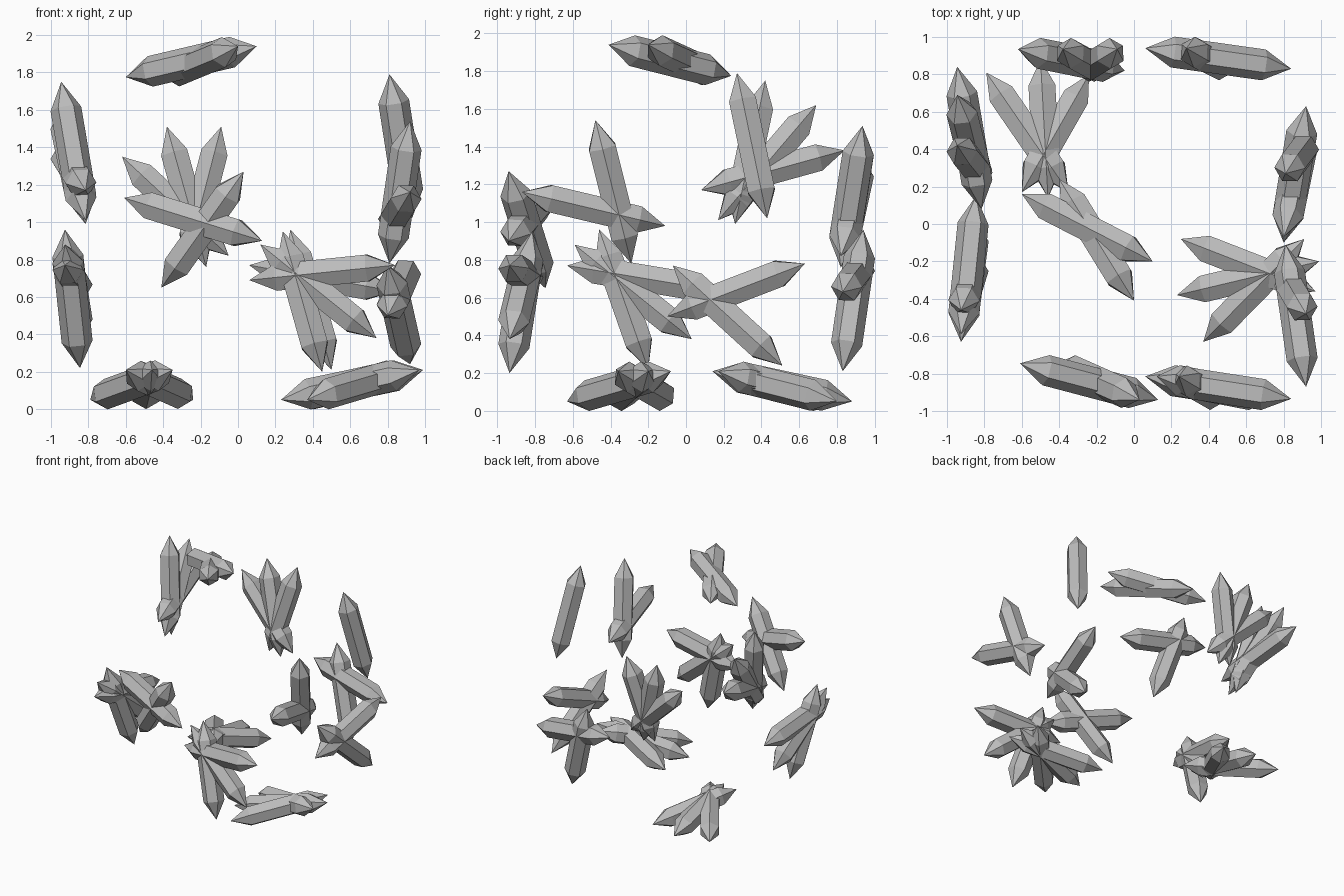
import bpy
import bmesh
import math
from mathutils import Vector

default = bpy.data.objects.get("Cube")
if default:
    bpy.data.objects.remove(default, do_unlink=True)

RADIUS = 0.083
POINT = 0.15
SIDES = 6

# Single crystal colour
stone = bpy.data.materials.new("grey_crystal")
stone.use_nodes = True
colour = (0.5, 0.5, 0.5, 1)
stone.diffuse_color = colour
stone.node_tree.nodes["Principled BSDF"].inputs["Base Color"].default_value = colour


def place(axis, u, v, depth):
    """Point on a plane facing the given axis; u and v are the other two axes in order."""
    coords = [u, v]
    coords.insert(axis, depth)
    return Vector(coords)


def add_crystal(bm, root, tip, normal):
    """Six-sided prism pointed at both ends, one ridge facing the normal."""
    along = (tip - root).normalized()
    up = (normal - along * normal.dot(along)).normalized()
    side = along.cross(up)
    rings = []
    for centre in (root + along * POINT, tip - along * POINT):
        ring = []
        for i in range(SIDES):
            a = math.tau * i / SIDES
            ring.append(bm.verts.new(centre + (up * math.cos(a) + side * math.sin(a)) * RADIUS))
        rings.append(ring)
    low, high = rings
    start, end = bm.verts.new(root), bm.verts.new(tip)
    for i in range(SIDES):
        j = (i + 1) % SIDES
        bm.faces.new((low[i], low[j], high[j], high[i]))
        bm.faces.new((start, low[j], low[i]))
        bm.faces.new((end, high[i], high[j]))


def cluster(name, axis, root_depth, tip_depth, crystals):
    """Fan of crystals lying close to one plane: (root u, root v, tip u, tip v)."""
    bm = bmesh.new()
    normal = place(axis, 0, 0, 1)
    for ru, rv, tu, tv in crystals:
        add_crystal(bm, place(axis, ru, rv, root_depth), place(axis, tu, tv, tip_depth), normal)
    bmesh.ops.recalc_face_normals(bm, faces=bm.faces)
    mesh = bpy.data.meshes.new(name)
    bm.to_mesh(mesh)
    bm.free()
    mesh.materials.append(stone)
    obj = bpy.data.objects.new(name, mesh)
    bpy.context.collection.objects.link(obj)


X, Y, Z = range(3)

# Back clusters
cluster("back_upper_fan", Y, 0.82, 0.935, [
    (-0.05, 0.82, -0.62, 1.35), (-0.17, 0.76, -0.38, 1.51), (-0.28, 0.78, -0.09, 1.51)])
cluster("back_lower_pair", Y, 0.94, 0.83, [
    (0.06, 0.77, 0.84, 0.63), (0.28, 0.96, 0.5, 0.21)])

# Front clusters
cluster("front_upper_cross", Y, -0.745, -0.94, [
    (-0.61, 1.13, 0.13, 0.9), (-0.41, 0.65, 0.03, 1.27)])
cluster("front_lower_fan", Y, -0.815, -0.935, [
    (0.06, 0.69, 0.84, 0.77), (0.12, 0.88, 0.74, 0.38), (0.24, 0.95, 0.45, 0.2)])

# Clusters on the -x side
cluster("right_upper_fan", X, -0.815, -0.945, [
    (0.26, 0.99, 0.42, 1.75), (0.17, 1.01, 0.69, 1.62), (0.08, 1.17, 0.84, 1.38)])
cluster("right_lower_fan", X, -0.925, -0.845, [
    (-0.46, 0.96, -0.2, 0.22), (-0.59, 0.88, 0.03, 0.38), (-0.63, 0.77, 0.15, 0.64)])

# Clusters on the +x side
cluster("left_lower_pair", X, 0.8, 0.92, [
    (-0.1, 0.5, 0.63, 0.78), (-0.07, 0.77, 0.51, 0.24)])
cluster("left_middle_cross", X, 0.81, 0.92, [
    (-0.29, 0.78, -0.48, 1.54), (-0.11, 0.98, -0.87, 1.16)])
cluster("left_single_crystal", X, 0.93, 0.81, [(0.43, 1.02, 0.27, 1.79)])

# Bottom clusters
cluster("bottom_back_fan", Z, 0.21, 0.05, [
    (-0.35, 0.17, -0.79, 0.81), (-0.46, 0.14, -0.5, 0.88), (-0.6, 0.17, -0.24, 0.8)])
cluster("bottom_front_fan", Z, 0.21, 0.05, [
    (0.97, -0.36, 0.25, -0.08), (0.99, -0.2, 0.23, -0.38), (0.91, -0.08, 0.37, -0.63)])

# Top cluster
cluster("top_cross", Z, 1.775, 1.94, [
    (-0.6, 0.16, 0.1, -0.2), (-0.4, 0.24, 0, -0.41)])
